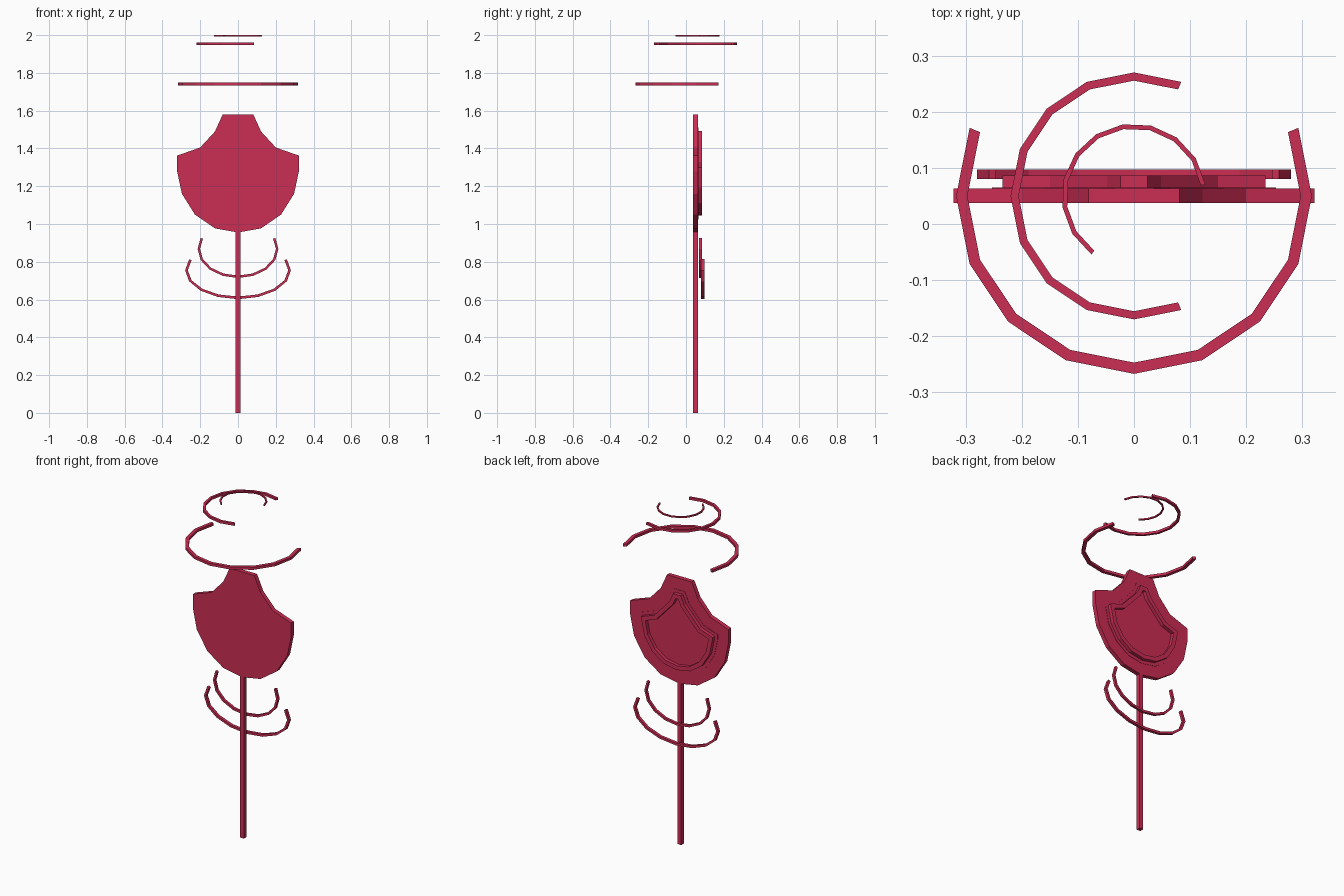
import bpy, bmesh
from math import sin, cos, radians
from mathutils import Vector

cube = bpy.data.objects.get("Cube")
if cube:
    bpy.data.objects.remove(cube, do_unlink=True)

crimson = bpy.data.materials.new("crimson")
crimson.use_nodes = True
colour = (0.6, 0.026, 0.088, 1)
crimson.diffuse_color = colour
crimson.node_tree.nodes["Principled BSDF"].inputs["Base Color"].default_value = colour


def finish(name, bm):
    bmesh.ops.recalc_face_normals(bm, faces=bm.faces)
    mesh = bpy.data.meshes.new(name)
    bm.to_mesh(mesh)
    bm.free()
    mesh.materials.append(crimson)
    ob = bpy.data.objects.new(name, mesh)
    bpy.context.collection.objects.link(ob)
    return ob


def strip(name, outer, inner, offset, closed=False):
    """Solid band between two matching 3D outlines, thickened along offset."""
    bm = bmesh.new()
    rows = [[bm.verts.new(a), bm.verts.new(b), bm.verts.new(b + offset), bm.verts.new(a + offset)]
            for a, b in zip(outer, inner)]
    pairs = list(zip(rows, rows[1:]))
    if closed:
        pairs.append((rows[-1], rows[0]))
    else:
        bm.faces.new(rows[0])
        bm.faces.new(rows[-1])
    for p, q in pairs:
        for i in range(4):
            j = (i + 1) % 4
            bm.faces.new((p[i], p[j], q[j], q[i]))
    return finish(name, bm)


def slab(name, outline, y0, y1):
    """Flat plate extruded along y."""
    bm = bmesh.new()
    face = bm.faces.new([bm.verts.new((x, y0, z)) for x, z in outline])
    ext = bmesh.ops.extrude_face_region(bm, geom=[face])
    verts = [g for g in ext["geom"] if isinstance(g, bmesh.types.BMVert)]
    bmesh.ops.translate(bm, vec=(0, y1 - y0, 0), verts=verts)
    return finish(name, bm)


def inset(outline, d):
    """Shrink a clockwise outline evenly with mitred corners."""
    pts = [Vector(p) for p in outline]
    result = []
    for i, p in enumerate(pts):
        a = (p - pts[i - 1]).normalized()
        b = (pts[(i + 1) % len(pts)] - p).normalized()
        na, nb = Vector((a.y, -a.x)), Vector((b.y, -b.x))
        m = (na + nb).normalized()
        result.append(p + m * d / m.dot(na))
    return result


# Shield: plate, low step and raised rim behind it
half = [(0.081, 1.58), (0.122, 1.49), (0.2, 1.405), (0.322, 1.362), (0.322, 1.278),
        (0.297, 1.16), (0.228, 1.05), (0.122, 0.977)]
shield = half + [(0, 0.955)] + [(-x, z) for x, z in reversed(half)]
slab("shield_plate", shield, 0.037, 0.063)
slab("shield_step", inset(shield, 0.069), 0.05, 0.065)
rim = [[Vector((x, 0.064, z)) for x, z in inset(shield, d)] for d in (0.088, 0.113)]
strip("shield_rim", rim[0], rim[1], Vector((0, 0.022, 0)), closed=True)

# Handle
w = 0.0125
slab("handle", [(-w, 0), (-w, 0.97), (w, 0.97), (w, 0)], 0.0375, 0.0625)


def arc_points(centre, rx, ry, start, count, upright):
    pts = []
    for i in range(count + 1):
        t = radians(start + 22.5 * i)
        u, v = rx * cos(t), ry * sin(t)
        pts.append(centre + (Vector((u, 0, v)) if upright else Vector((u, v, 0))))
    return pts


def arc(name, centre, rx, ry, width, depth, start, count, upright=False):
    c = Vector(centre)
    offset = Vector((0, depth, 0)) if upright else Vector((0, 0, depth))
    outer = arc_points(c, rx, ry, start, count, upright)
    inner = arc_points(c, rx - width, ry - width, start, count, upright)
    strip(name, outer, inner, offset)


# Level swirl arcs above the shield
arc("large_swirl", (0, 0.05, 1.733), 0.317, 0.317, 0.02, 0.015, 157.5, 10)
arc("middle_swirl", (0, 0.05, 1.948), 0.22, 0.22, 0.0145, 0.014, 67.5, 10)
arc("small_swirl", (0, 0.05, 1.992), 0.129, 0.129, 0.0085, 0.008, 9, 10)

# Upright hanging arcs behind the handle
arc("inner_hanging_arc", (0, 0.07, 0.868), 0.214, 0.154, 0.013, 0.015, 157.5, 10, True)
arc("outer_hanging_arc", (0, 0.08, 0.755), 0.28, 0.153, 0.014, 0.017, 157.5, 10, True)
